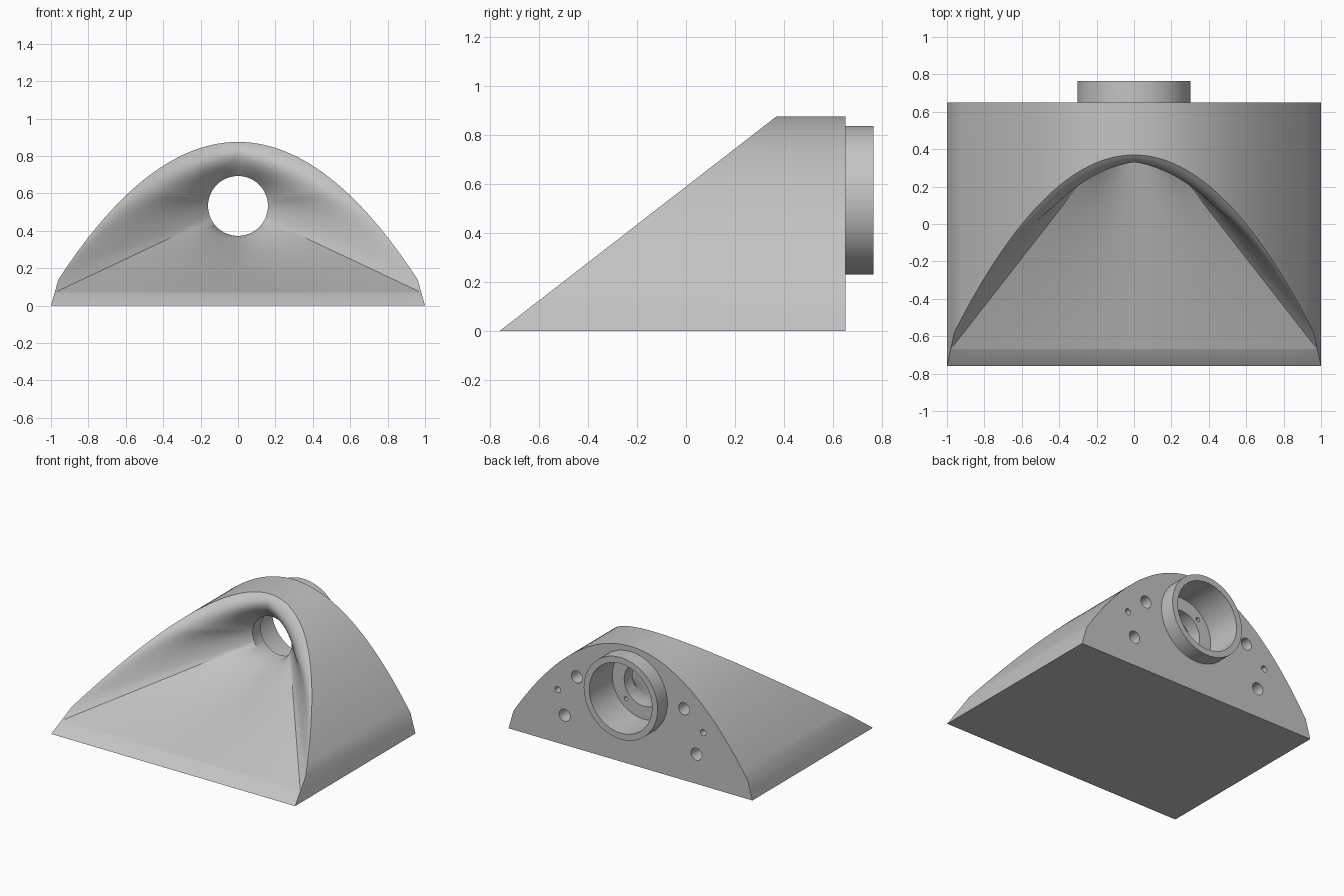
import bpy, bmesh
from math import sin, cos, pi, atan2, sqrt
from mathutils import Vector

cube = bpy.data.objects.get("Cube")
if cube:
    bpy.data.objects.remove(cube, do_unlink=True)

AXIS = 0.533            # height of the throat axis
BACK, BOSS_END = 0.65, 0.765
THROAT_Y, STEP_Y = 0.4, 0.495
THROAT_R, BORE_R, BOSS_R = 0.16, 0.257, 0.303
SLOPE, NOSE = 0.775, -0.76
FLOOR = 0.07            # height of the flat lip under the horn
STEPS = 24

grey = bpy.data.materials.new("light grey")
grey.use_nodes = True
colour = (0.55, 0.55, 0.55, 1)
grey.diffuse_color = colour
grey.node_tree.nodes["Principled BSDF"].inputs["Base Color"].default_value = colour

# Directions round the axis: arch from corner to corner, then the floor
corner = atan2(FLOOR - AXIS, 0.98)
kink = atan2(0.14 - AXIS, 0.96)
spread = lambda a, b, n: [a + (b - a) * i / n for i in range(n + 1)]
arch = [corner] + spread(kink, pi - kink, 96) + [pi - corner]
floor = spread(pi - corner, 2 * pi + corner, 40)


def slant_y(z):
    return z / SLOPE + NOSE


def arch_point(a):
    """Outer hood curve, as x and z."""
    if a == arch[0] or a == arch[-1]:
        return (0.98 if a == arch[0] else -0.98), FLOOR
    s, c = sin(a), cos(a)
    r = 0.684 / (s + sqrt(s * s + 1.09 * c * c))
    return r * c, AXIS + r * s


def floor_x(a):
    return (FLOOR - AXIS) * cos(a) / sin(a)


def circle(radius, y):
    return [Vector((radius * cos(a), y, AXIS + radius * sin(a))) for a in arch + floor]


def outline(y=None):
    """Outer section down to the ground; on the slanted front if y is None."""
    pts = [arch_point(a) for a in arch] + [(floor_x(a) / 0.98, 0) for a in floor]
    return [Vector((x, slant_y(z) if y is None else y, z)) for x, z in pts]


# Horn: rounded lip on the arch, straight ruled floor, ending at the throat
mouth = [arch_point(a) for a in arch] + [(floor_x(a), FLOOR) for a in floor]
mouth = [Vector((x, slant_y(z), z)) for x, z in mouth]
throat = circle(THROAT_R, THROAT_Y)
horn = []
for k in range(STEPS + 1):
    t = k / STEPS
    ring = []
    for i, (p, q) in enumerate(zip(mouth, throat)):
        inward = Vector((0, 0, 0))
        if i < len(arch):
            a = arch[i]
            fade = min(1, min(a - corner, pi - corner - a) / 0.6)
            d = (0.06 + 0.05 * abs(cos(a))) * fade
            inward = Vector((-cos(a), -sin(a) / SLOPE, -sin(a))) * d
        c1 = p + inward
        c2 = c1.lerp(q, 0.5)
        u = 1 - t
        ring.append(p * u**3 + c1 * (3 * u * u * t) + c2 * (3 * u * t * t) + q * t**3)
    horn.append(ring)

# One closed skin: horn, throat, stepped socket, boss, back face, outer hood
rings = horn + [
    circle(THROAT_R, STEP_Y), circle(BORE_R, STEP_Y), circle(BORE_R, BOSS_END),
    circle(BOSS_R, BOSS_END), circle(BOSS_R, BACK), outline(BACK), outline()]

bm = bmesh.new()
loops = [[bm.verts.new(p) for p in ring] for ring in rings]
n = len(loops[0])
for j, lower in enumerate(loops):
    upper = loops[(j + 1) % len(loops)]
    for i in range(n):
        m = (i + 1) % n
        bm.faces.new((lower[i], lower[m], upper[m], upper[i]))
bmesh.ops.remove_doubles(bm, verts=bm.verts, dist=0.0001)
bmesh.ops.recalc_face_normals(bm, faces=bm.faces)
mesh = bpy.data.meshes.new("horn_body")
bm.to_mesh(mesh)
bm.free()
mesh.materials.append(grey)
body = bpy.data.objects.new("horn_body", mesh)
bpy.context.collection.objects.link(body)

# Blind mounting holes in the back face and pin holes in the socket step
holes = []
for side in (-1, 1):
    holes += [(side * 0.44, 0.53, 0.045, BACK), (side * 0.54, 0.22, 0.045, BACK),
              (side * 0.597, 0.395, 0.023, BACK)]
    holes += [(side * 0.145, AXIS + v, 0.015, STEP_Y) for v in (-0.145, 0.145)]

bm = bmesh.new()
for x, z, radius, y in holes:
    depth = 0.12 if y == BACK else 0.04
    made = bmesh.ops.create_cone(bm, cap_ends=True, segments=32, radius1=radius,
                                 radius2=radius, depth=2 * depth)
    for v in made["verts"]:
        v.co = Vector((x + v.co.x, y + v.co.z, z - v.co.y))
bmesh.ops.recalc_face_normals(bm, faces=bm.faces)
cut_mesh = bpy.data.meshes.new("hole_cutter")
bm.to_mesh(cut_mesh)
bm.free()
cut_mesh.materials.append(grey)
cutter = bpy.data.objects.new("hole_cutter", cut_mesh)
cutter.hide_render = True
bpy.context.collection.objects.link(cutter)

mod = body.modifiers.new("holes", 'BOOLEAN')
mod.operation = 'DIFFERENCE'
mod.solver = 'EXACT'
mod.object = cutter
bpy.ops.object.select_all(action='DESELECT')
body.select_set(True)
bpy.context.view_layer.objects.active = body
bpy.ops.object.modifier_apply(modifier=mod.name)
bpy.data.objects.remove(cutter, do_unlink=True)
bpy.ops.object.shade_smooth_by_angle(angle=pi / 6)
